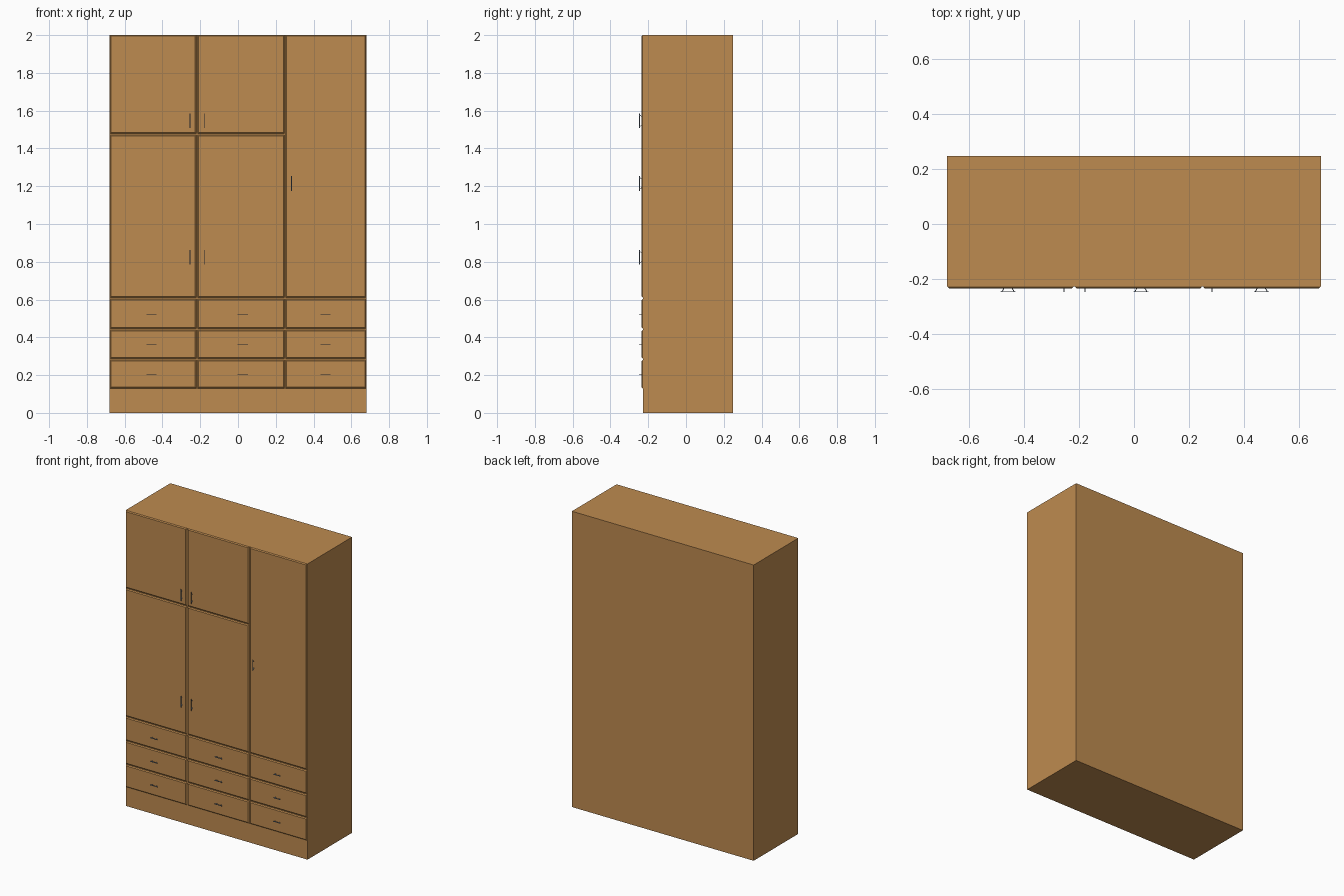
import bpy, bmesh

if "Cube" in bpy.data.objects:
    bpy.data.objects.remove(bpy.data.objects["Cube"])

def mat(name, c):
    m = bpy.data.materials.new(name)
    m.diffuse_color = (*c, 1)
    m.use_nodes = True
    m.node_tree.nodes["Principled BSDF"].inputs["Base Color"].default_value = m.diffuse_color
    return m

wood = mat("warm wood", (0.515, 0.258, 0.08))
steel = mat("blue grey metal", (0.16, 0.20, 0.27))

FRONT = -0.228   # carcass front
FACE = -0.235    # door face

def make(name, bm, m):
    bmesh.ops.recalc_face_normals(bm, faces=bm.faces)
    me = bpy.data.meshes.new(name)
    bm.to_mesh(me)
    bm.free()
    me.materials.append(m)
    ob = bpy.data.objects.new(name, me)
    bpy.context.collection.objects.link(ob)
    return ob

def loft(bm, rings):
    rows = [[bm.verts.new(p) for p in r] for r in rings]
    n = len(rows[0])
    for a, b in zip(rows, rows[1:]):
        for i in range(n):
            bm.faces.new((a[i], a[(i + 1) % n], b[(i + 1) % n], b[i]))
    bm.faces.new(rows[0])
    bm.faces.new(rows[-1])

def rect(x0, x1, z0, z1, y, d=0):
    return [(x0 + d, y, z0 + d), (x1 - d, y, z0 + d), (x1 - d, y, z1 - d), (x0 + d, y, z1 - d)]

def panel(name, x0, x1, z0, z1):
    # front panel with a chamfered rim
    bm = bmesh.new()
    loft(bm, [rect(x0, x1, z0, z1, FRONT + 0.001), rect(x0, x1, z0, z1, FRONT - 0.001),
              rect(x0, x1, z0, z1, FACE, 0.006)])
    make(name, bm, wood)

def handle(name, x, z, half, vertical):
    # thin bar on two splayed legs
    bm = bmesh.new()
    t = 0.0018
    def sq(u, y, w=t):
        if vertical:
            return rect(x - t, x + t, z + u - w, z + u + w, y)
        return rect(x + u - w, x + u + w, z - t, z + t, y)
    if vertical:
        loft(bm, [rect(x - t, x + t, z - half, z + half, y) for y in (-0.2445, -0.248)])
    else:
        loft(bm, [rect(x - half, x + half, z - t, z + t, y) for y in (-0.2445, -0.248)])
    for s in (-1, 1):
        loft(bm, [sq(s * half * 0.55, FACE + 0.001), sq(s * half * 0.8, -0.245)])
    make(name, bm, steel)

# carcass with plinth
bm = bmesh.new()
loft(bm, [rect(-0.68, 0.68, 0, 2, y) for y in (FRONT, 0.248)])
make("carcass", bm, wood)

g = 0.003
cols = [(-0.678, -0.2175 - g), (-0.2175 + g, 0.249 - g), (0.249 + g, 0.678)]
rows = [(0.127 + g, 0.284 - g), (0.284 + g, 0.443 - g), (0.443 + g, 0.607 - g)]

# drawers
for i, (x0, x1) in enumerate(cols):
    for j, (z0, z1) in enumerate(rows):
        panel(f"drawer_front_{i}_{j}", x0, x1, z0, z1)
        handle(f"drawer_handle_{i}_{j}", (-0.458, 0.025, 0.463)[i], (0.2015, 0.361, 0.52)[j], 0.027, False)

# doors
for i in (0, 1):
    hx = (-0.2545, -0.178)[i]
    panel(f"lower_door_{i}", *cols[i], 0.607 + g, 1.475 - g)
    panel(f"upper_door_{i}", *cols[i], 1.475 + g, 2.0)
    handle(f"lower_door_handle_{i}", hx, 0.824, 0.039, True)
    handle(f"upper_door_handle_{i}", hx, 1.546, 0.039, True)
panel("tall_door", *cols[2], 0.607 + g, 2.0)
handle("tall_door_handle", 0.283, 1.215, 0.039, True)
